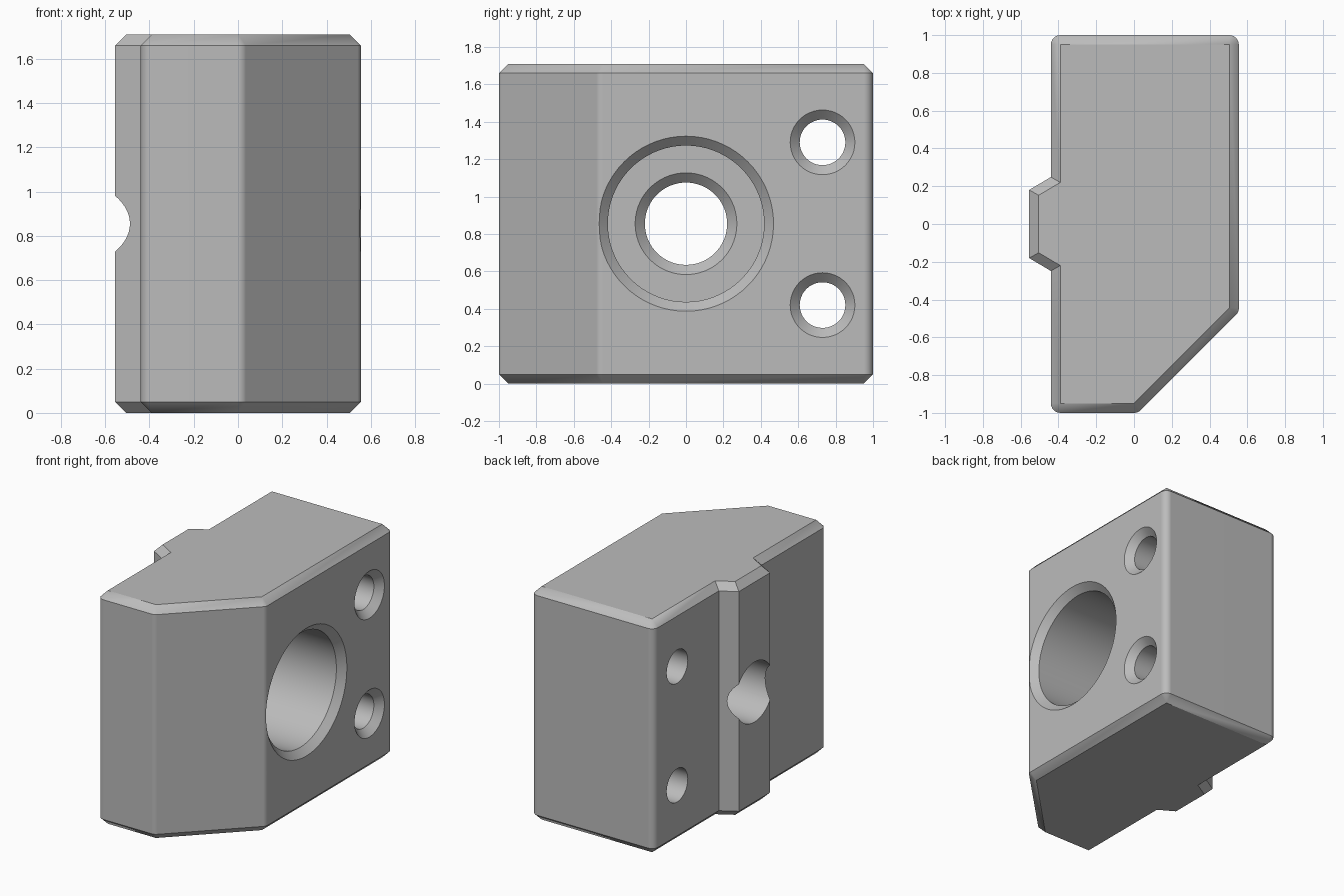
import bpy, bmesh, math
from mathutils import Vector, Matrix

if "Cube" in bpy.data.objects:
    bpy.data.objects.remove(bpy.data.objects["Cube"], do_unlink=True)

HEIGHT = 1.71
MID = HEIGHT / 2
EDGE = 0.05      # chamfer size and corner radius
RIGHT = 0.555    # x of the counterbored face

steel = bpy.data.materials.new("grey_steel")
steel.use_nodes = True
GREY = (0.5, 0.5, 0.5, 1)
steel.diffuse_color = GREY
steel.node_tree.nodes["Principled BSDF"].inputs["Base Color"].default_value = GREY


def make_object(name, bm):
    bmesh.ops.remove_doubles(bm, verts=bm.verts, dist=1e-5)
    bmesh.ops.recalc_face_normals(bm, faces=bm.faces)
    mesh = bpy.data.meshes.new(name)
    bm.to_mesh(mesh)
    bm.free()
    mesh.materials.append(steel)
    obj = bpy.data.objects.new(name, mesh)
    bpy.context.collection.objects.link(obj)
    return obj


def outlines(corners, steps=6):
    """Matching inset and outer outlines; True marks a rounded corner."""
    inner, outer = [], []
    for i, (x, y, rounded) in enumerate(corners):
        p = Vector((x, y))
        before = p - Vector(corners[i - 1][:2])
        after = Vector(corners[(i + 1) % len(corners)][:2]) - p
        n1 = Vector((before.y, -before.x)).normalized()
        n2 = Vector((after.y, -after.x)).normalized()
        if rounded:
            turn = n1.angle(n2)
            for k in range(steps + 1):
                a = math.atan2(n1.y, n1.x) + turn * k / steps
                inner.append(p)
                outer.append(p + EDGE * Vector((math.cos(a), math.sin(a))))
        else:
            inner.append(p)
            outer.append(p + (n1 + n2) * EDGE / (1 + n1.dot(n2)))
    return inner, outer


# Block with its locating rail, chamfered at top and bottom
left = -0.39
corners = [(left, -0.95, True), (0, -0.95, True), (RIGHT - EDGE, -0.445, True),
           (RIGHT - EDGE, 0.95, True), (left, 0.95, True),
           (left, 0.22, False), (-0.505, 0.152, False),
           (-0.505, -0.152, False), (left, -0.22, False)]
inner, outer = outlines(corners)
bm = bmesh.new()
levels = [(inner, 0), (outer, EDGE), (outer, HEIGHT - EDGE), (inner, HEIGHT)]
rings = [[bm.verts.new((p.x, p.y, z)) for p in ring] for ring, z in levels]
for low, high in zip(rings, rings[1:]):
    for i in range(len(low)):
        j = (i + 1) % len(low)
        bm.faces.new((low[i], low[j], high[j], high[i]))
bm.faces.new(rings[0])
bm.faces.new(rings[-1])
bmesh.ops.dissolve_degenerate(bm, dist=1e-5, edges=bm.edges)
block = make_object("clamp_block", bm)


def drill(name, y, z, profile, sides=72):
    """Cut a turned hole along x; profile is (x, radius) pairs."""
    bm = bmesh.new()
    verts = [bm.verts.new((x, r, 0)) for x, r in profile]
    edges = [bm.edges.new(pair) for pair in zip(verts, verts[1:])]
    bmesh.ops.spin(bm, geom=verts + edges, cent=(0, 0, 0), axis=(1, 0, 0),
                   angle=math.tau, steps=sides)
    bmesh.ops.remove_doubles(bm, verts=bm.verts, dist=1e-5)
    bmesh.ops.holes_fill(bm, edges=[e for e in bm.edges if e.is_boundary], sides=0)
    bmesh.ops.transform(bm, matrix=Matrix.Translation((0, y, z)), verts=bm.verts)
    cutter = make_object(name, bm)
    cutter.hide_render = True
    cut = block.modifiers.new(name, "BOOLEAN")
    cut.operation = "DIFFERENCE"
    cut.solver = "EXACT"
    cut.object = cutter
    bpy.context.view_layer.objects.active = block
    bpy.ops.object.modifier_apply(modifier=cut.name)
    bpy.data.objects.remove(cutter, do_unlink=True)


OUT = 0.1  # cutter overshoot
# Main bore with a deep counterbore
floor = -0.12
drill("main_bore", 0, MID,
      [(-RIGHT - OUT, 0.22), (floor - EDGE, 0.22), (floor, 0.272), (floor, 0.418),
       (RIGHT - EDGE, 0.418), (RIGHT, 0.468), (RIGHT + OUT, 0.468 + OUT)])

# Two countersunk pin holes
for label, offset in (("lower", -0.435), ("upper", 0.435)):
    drill(label + "_pin_hole", 0.73, MID + offset,
          [(-RIGHT - OUT, 0.122), (RIGHT - EDGE, 0.122),
           (RIGHT, 0.173), (RIGHT + OUT, 0.173 + OUT)], sides=48)

# Smooth rounds, crisp chamfers, flat faces
for obj in bpy.context.selected_objects:
    obj.select_set(False)
block.select_set(True)
bpy.context.view_layer.objects.active = block
bpy.ops.object.shade_smooth_by_angle(angle=math.radians(30))
normals = block.modifiers.new("face_normals", "WEIGHTED_NORMAL")
normals.keep_sharp = True
